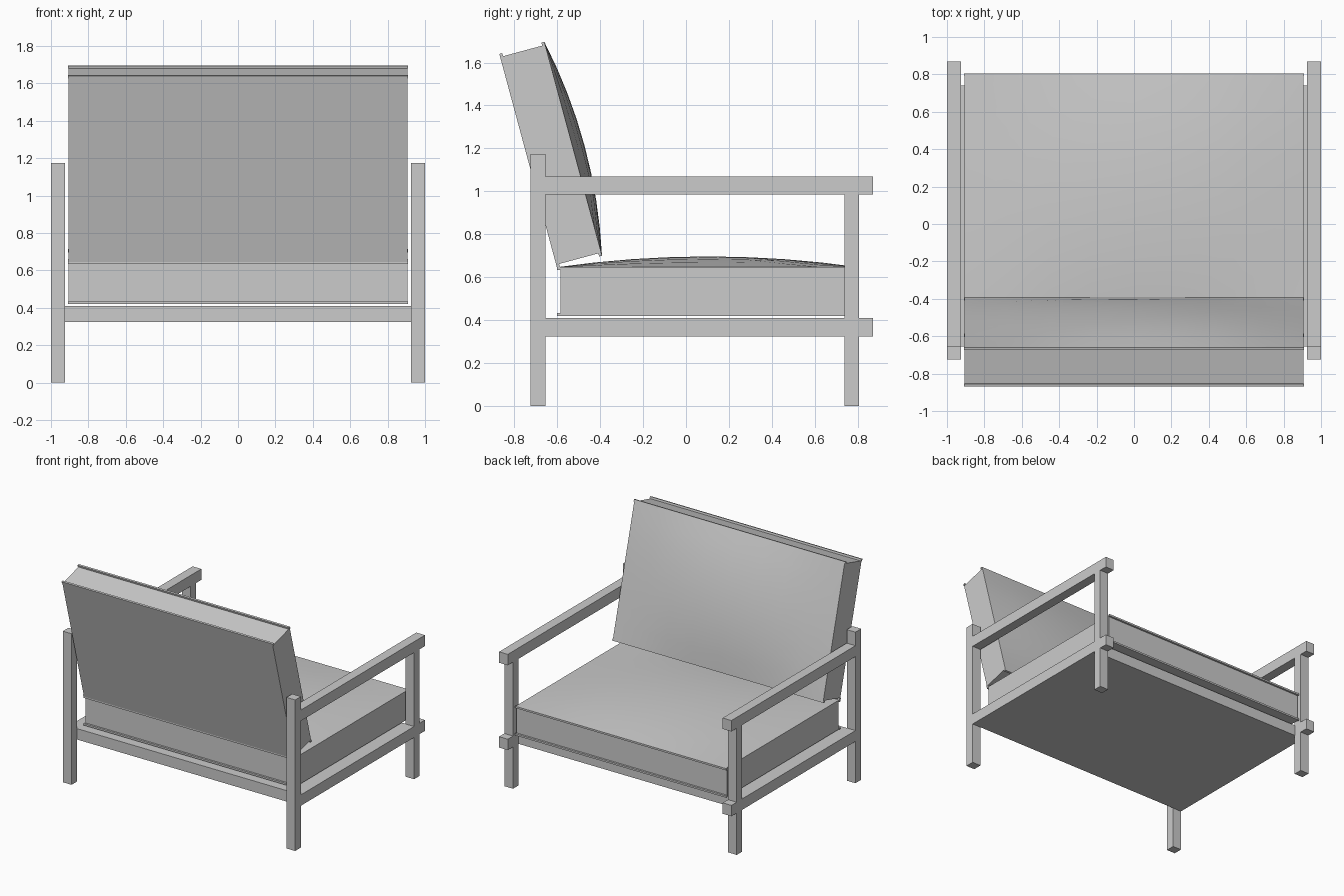
import bpy, bmesh, math
from mathutils import Matrix, Vector

if "Cube" in bpy.data.objects:
    bpy.data.objects.remove(bpy.data.objects["Cube"], do_unlink=True)

grey = bpy.data.materials.new("plain grey")
grey.use_nodes = True
colour = (0.6, 0.6, 0.6, 1)
grey.diffuse_color = colour
grey.node_tree.nodes["Principled BSDF"].inputs["Base Color"].default_value = colour


def add_box(bm, x, y, z):
    """Add a box given its (low, high) range on each axis."""
    lows, highs = zip(x, y, z)
    size = [b - a for a, b in zip(lows, highs)]
    middle = Vector([(a + b) / 2 for a, b in zip(lows, highs)])
    matrix = Matrix.Translation(middle) @ Matrix.Diagonal((*size, 1))
    return bmesh.ops.create_cube(bm, size=1, matrix=matrix)["verts"]


def finish(name, bm):
    bmesh.ops.recalc_face_normals(bm, faces=bm.faces)
    mesh = bpy.data.meshes.new(name)
    bm.to_mesh(mesh)
    bm.free()
    mesh.materials.append(grey)
    obj = bpy.data.objects.new(name, mesh)
    bpy.context.collection.objects.link(obj)
    return obj


def box(name, x, y, z):
    bm = bmesh.new()
    add_box(bm, x, y, z)
    return finish(name, bm)


def cushion(name, length, thick, bulge, place):
    """Padded block with a domed top and a welt along each end edge."""
    half, end, welt, steps = 0.905, length / 2 - 0.015, 0.014, 8
    bm = bmesh.new()
    # Block without its lid
    verts = add_box(bm, (-half, half), (-end, end), (0, thick))
    lid = [f for f in bm.faces if all(v.co.z > thick / 2 for v in f.verts)]
    bmesh.ops.delete(bm, geom=lid, context="FACES_ONLY")
    # Domed lid
    dome = bmesh.ops.create_grid(bm, x_segments=steps, y_segments=steps, size=1)["verts"]
    for v in dome:
        u, w = v.co.x, v.co.y
        v.co = (u * half, w * length / 2, thick + bulge * (1 - u * u) * (1 - w * w))
    # Welts
    for side in (-1, 1):
        for low in (0, thick - welt):
            ends = sorted((side * end, side * length / 2))
            add_box(bm, (-0.91, 0.91), ends, (low, low + welt))
    obj = finish(name, bm)
    obj.matrix_world = place
    bpy.context.view_layer.objects.active = obj
    obj.select_set(True)
    bpy.ops.object.shade_smooth_by_angle(angle=math.radians(20))
    obj.select_set(False)


# Wooden side frames
for side, x in (("left", (0.925, 1)), ("right", (-1, -0.925))):
    box(side + "_back_leg", x, (-0.725, -0.655), (0, 1.175))
    box(side + "_front_leg", x, (0.737, 0.805), (0, 0.325))
    box(side + "_arm_post", x, (0.737, 0.805), (0.41, 0.985))
    box(side + "_armrest", x, (-0.655, 0.87), (0.985, 1.07))
    box(side + "_seat_rail", x, (-0.655, 0.87), (0.325, 0.41))

# Seat platform between the frames
box("seat_platform", (-0.925, 0.925), (-0.655, 0.74), (0.325, 0.41))

# Cushions
cushion("seat_cushion", 1.405, 0.227, 0.05, Matrix.Translation((0, 0.1025, 0.42)))
tilt = Matrix.Rotation(math.radians(-74.9), 4, "X")
cushion("back_cushion", 1.032, 0.217, 0.055,
        Matrix.Translation((0, -0.735, 1.142)) @ tilt)
